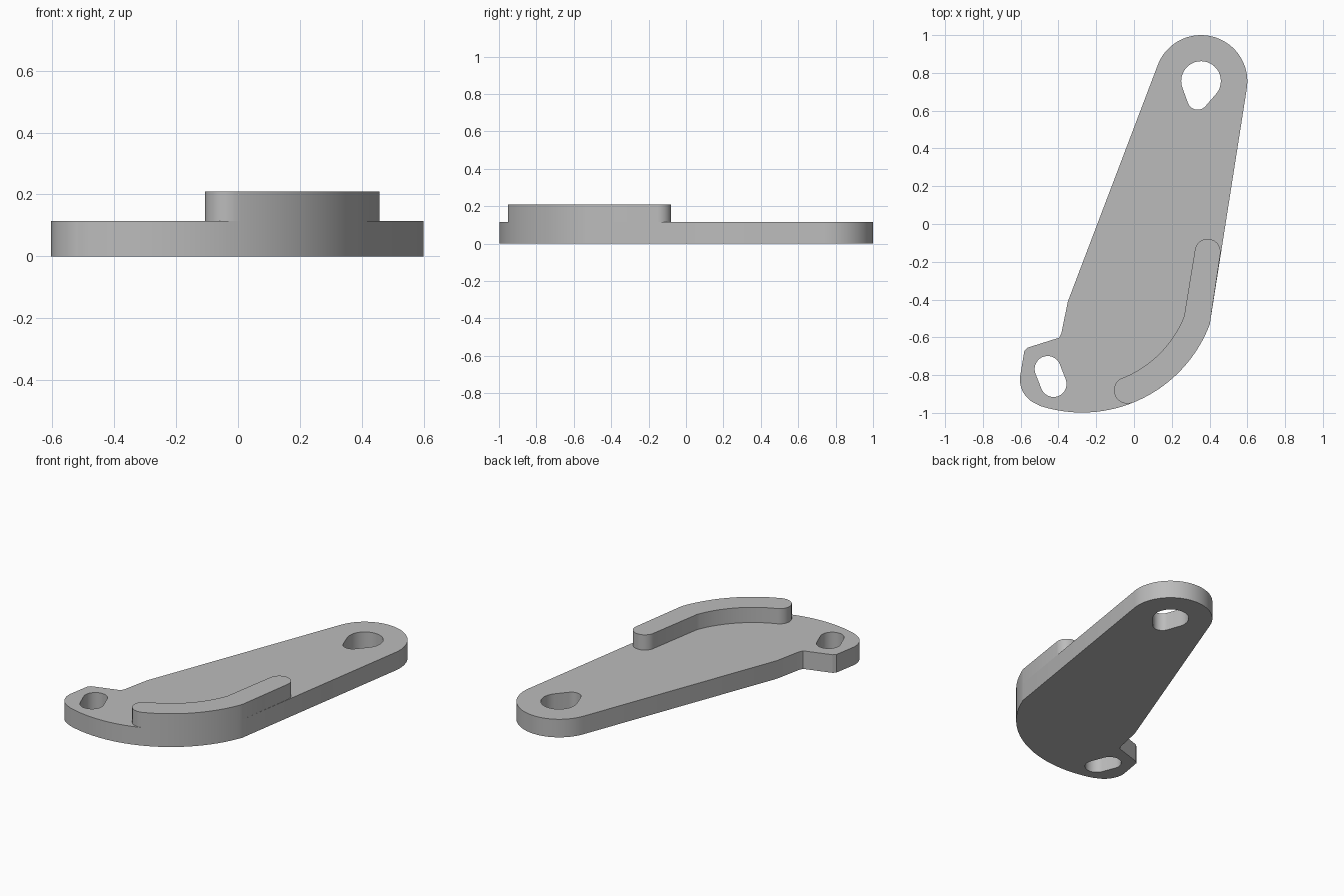
import bpy, bmesh, math
from mathutils import Vector

cube = bpy.data.objects.get("Cube")
if cube:
    bpy.data.objects.remove(cube, do_unlink=True)

PLATE_TOP, RIB_TOP = 0.114, 0.21
SWEEP = (-0.275, -0.275)      # centre of the large curved edge

grey = bpy.data.materials.new("plain grey")
grey.use_nodes = True
colour = (0.5, 0.5, 0.5, 1)
grey.diffuse_color = colour
grey.node_tree.nodes["Principled BSDF"].inputs["Base Color"].default_value = colour


def arc(centre, radius, start, end, steps=24):
    """Points along an arc, angles in degrees."""
    angles = [math.radians(start + (end - start) * i / steps) for i in range(steps + 1)]
    return [(centre[0] + radius * math.cos(a), centre[1] + radius * math.sin(a)) for a in angles]


def teardrop(c1, r1, c2, r2):
    """Closed outline around two circles joined by their outer tangents."""
    d = Vector(c2) - Vector(c1)
    heading = math.degrees(math.atan2(d.y, d.x))
    spread = math.degrees(math.acos((r1 - r2) / d.length))
    return (arc(c1, r1, heading + spread, heading + 360 - spread)
            + arc(c2, r2, heading - spread, heading + spread))


def extrude_outline(name, loops, bottom, top):
    """Fill an outline, with any holes, and extrude it upward."""
    bm = bmesh.new()
    for loop in loops:
        verts = [bm.verts.new((x, y, bottom)) for x, y in loop]
        for a, b in zip(verts, verts[1:] + verts[:1]):
            bm.edges.new((a, b))
    bmesh.ops.triangle_fill(bm, edges=bm.edges[:], use_beauty=True, normal=(0, 0, 1))
    result = bmesh.ops.extrude_face_region(bm, geom=bm.faces[:], use_keep_orig=True)
    moved = [g for g in result["geom"] if isinstance(g, bmesh.types.BMVert)]
    bmesh.ops.translate(bm, verts=moved, vec=(0, 0, top - bottom))
    bmesh.ops.recalc_face_normals(bm, faces=bm.faces[:])
    mesh = bpy.data.meshes.new(name)
    bm.to_mesh(mesh)
    bm.free()
    mesh.materials.append(grey)
    obj = bpy.data.objects.new(name, mesh)
    bpy.context.collection.objects.link(obj)
    bpy.ops.object.select_all(action='DESELECT')
    obj.select_set(True)
    bpy.context.view_layer.objects.active = obj
    bpy.ops.object.shade_smooth_by_angle(angle=math.radians(25))
    return obj


# Lever plate: rounded tip, notched heel, large curved edge
plate = (arc((0.355, 0.755), 0.245, -9, 159, 40)
         + [(-0.35, -0.41), (-0.385, -0.58), (-0.396, -0.602), (-0.565, -0.655), (-0.58, -0.67)]
         + arc((-0.464, -0.823), 0.14, 172, 250)
         + arc(SWEEP, 0.723, -108, -20.7, 48))
tip_hole = teardrop((0.355, 0.757), 0.105, (0.337, 0.66), 0.055)
heel_slot = teardrop((-0.457, -0.768), 0.069, (-0.426, -0.847), 0.0689)
extrude_outline("lever_plate", [plate, tip_hole, heel_slot], 0, PLATE_TOP)

# Raised rib following the outer edge, with rounded ends
rib = (arc((0.39, -0.147), 0.068, -9, 171)
       + arc(SWEEP, 0.581, -21.6, -68, 32)
       + arc((-0.035, -0.88), 0.071, 112, 291)[1:-1]
       + arc(SWEEP, 0.723, -68.4, -20.7, 32))
extrude_outline("raised_rib", [rib], PLATE_TOP, RIB_TOP)
